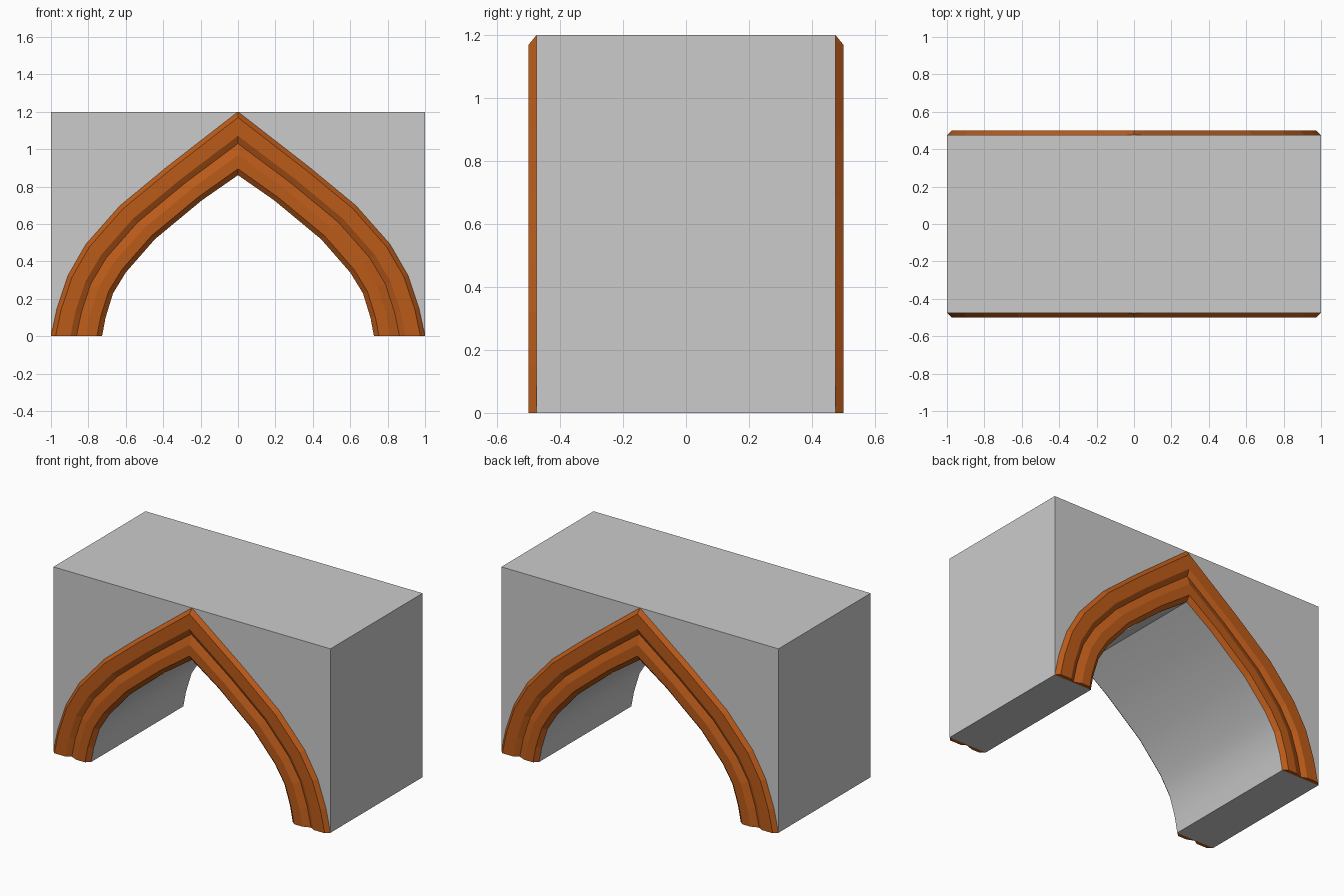
import bpy, bmesh

if "Cube" in bpy.data.objects:
    bpy.data.objects.remove(bpy.data.objects["Cube"])

HALF_WALL = 0.475
HEIGHT = 1.2

# Right half of the arch: outer and inner curves, from foot to apex
OUTER = [(1, 0), (0.968, 0.15), (0.909, 0.325), (0.813, 0.492),
         (0.631, 0.698), (0.38, 0.905), (0, 1.2)]
INNER = [(0.727, 0), (0.708, 0.1), (0.668, 0.23), (0.599, 0.342),
         (0.444, 0.519), (0.193, 0.727), (0, 0.861)]

# Moulding section: (fraction from outer to inner curve, projection from wall)
SECTION = [(0, 0), (0.09, 0.025), (0.38, 0.025), (0.5, 0.006),
           (0.68, 0.025), (0.9, 0.025), (1, 0)]


def full(curve):
    return curve + [(-x, z) for x, z in reversed(curve[:-1])]


def finish(bm, name, material=None):
    mesh = bpy.data.meshes.new(name)
    bm.to_mesh(mesh)
    bm.free()
    obj = bpy.data.objects.new(name, mesh)
    bpy.context.collection.objects.link(obj)
    if material:
        mesh.materials.append(material)
    return obj


# Wall block with the pointed opening cut through it
outline = full(INNER) + [(-1, 0), (-1, HEIGHT), (1, HEIGHT), (1, 0)]
bm = bmesh.new()
face = bm.faces.new([bm.verts.new((x, -HALF_WALL, z)) for x, z in outline])
ext = bmesh.ops.extrude_face_region(bm, geom=[face], use_keep_orig=True)
verts = [v for v in ext["geom"] if isinstance(v, bmesh.types.BMVert)]
bmesh.ops.translate(bm, verts=verts, vec=(0, 2 * HALF_WALL, 0))
bmesh.ops.recalc_face_normals(bm, faces=bm.faces[:])
for f in bm.faces:
    f.smooth = True
wall = finish(bm, "wall_block")
bpy.context.view_layer.objects.active = wall
wall.select_set(True)
bpy.ops.object.shade_smooth_by_angle(angle=0.6)
wall.select_set(False)

# Moulded trim around the opening on both faces
orange = bpy.data.materials.new("orange_trim")
orange.diffuse_color = (0.5, 0.105, 0.01, 1)
orange.use_nodes = True
orange.node_tree.nodes["Principled BSDF"].inputs["Base Color"].default_value = orange.diffuse_color


def trim(name, side):
    bm = bmesh.new()
    rows = []
    for (ox, oz), (ix, iz) in zip(full(OUTER), full(INNER)):
        rows.append([bm.verts.new((ox + (ix - ox) * t,
                                   side * (HALF_WALL + d),
                                   oz + (iz - oz) * t)) for t, d in SECTION])
    for a, b in zip(rows, rows[1:]):
        for i in range(len(SECTION) - 1):
            bm.faces.new((a[i], a[i + 1], b[i + 1], b[i]))
    # end caps at the feet
    bm.faces.new(rows[0][::-1])
    bm.faces.new(rows[-1])
    bm.normal_update()
    if sum(f.normal.y for f in bm.faces) * side < 0:
        bmesh.ops.reverse_faces(bm, faces=bm.faces[:])
    finish(bm, name, orange)


trim("front_trim", -1)
trim("back_trim", 1)
